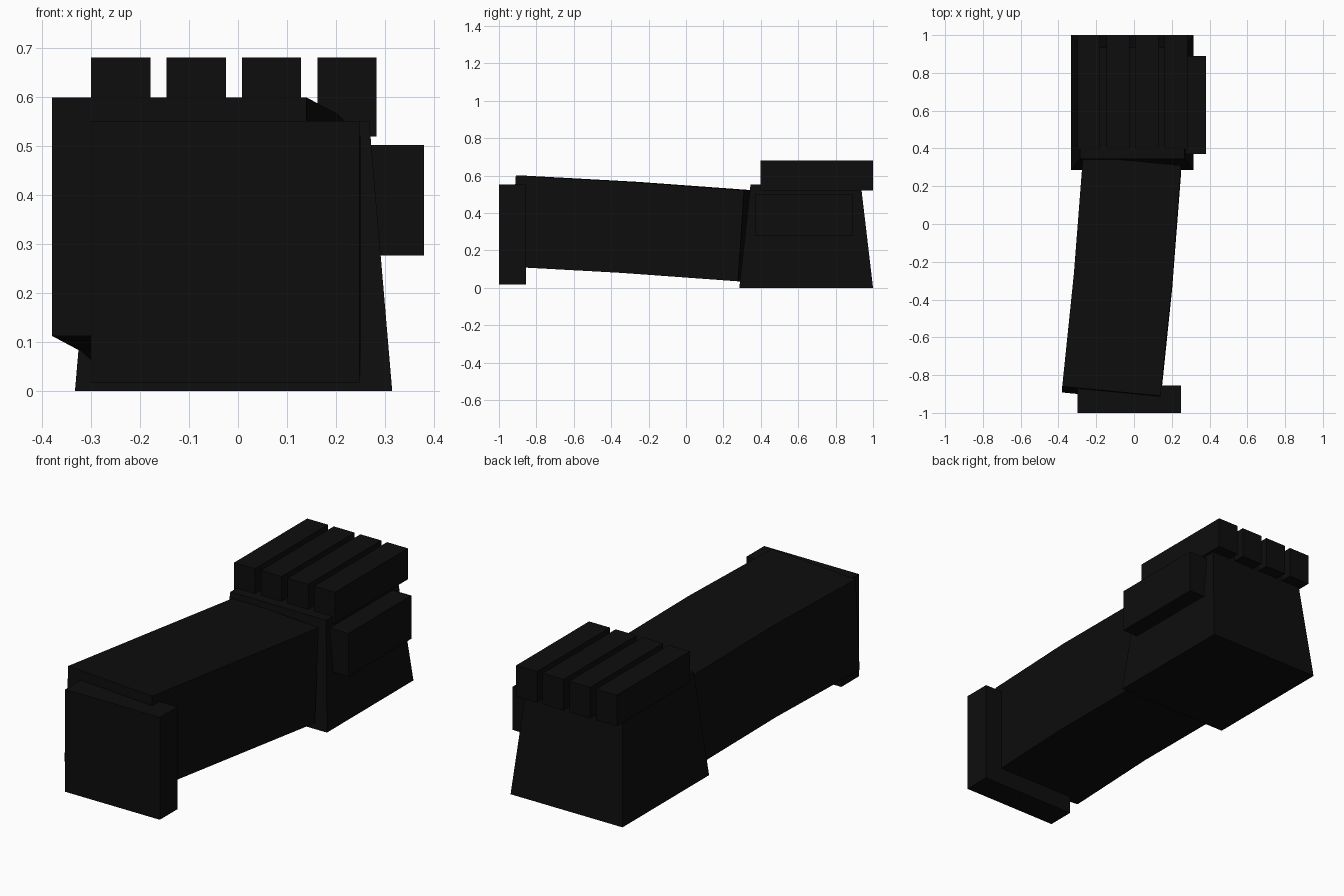
import bpy
from mathutils import Vector

if "Cube" in bpy.data.objects:
    bpy.data.objects.remove(bpy.data.objects["Cube"])

# One near-black colour
black = bpy.data.materials.new("near black")
black.diffuse_color = (0.004, 0.004, 0.004, 1)
black.use_nodes = True
black.node_tree.nodes["Principled BSDF"].inputs["Base Color"].default_value = black.diffuse_color


def make(name, rings):
    """Loft a closed solid through four-cornered rings."""
    verts = [tuple(v) for ring in rings for v in ring]
    n = len(rings)
    faces = [(0, 1, 2, 3), tuple(4 * (n - 1) + i for i in (3, 2, 1, 0))]
    for r in range(n - 1):
        for i in range(4):
            j = (i + 1) % 4
            faces.append((4 * r + i, 4 * r + 4 + i, 4 * r + 4 + j, 4 * r + j))
    mesh = bpy.data.meshes.new(name)
    mesh.from_pydata(verts, [], faces)
    mesh.validate()
    mesh.materials.append(black)
    obj = bpy.data.objects.new(name, mesh)
    bpy.context.collection.objects.link(obj)
    return obj


def rect(x0, x1, y0, y1, z):
    return [(x0, y1, z), (x1, y1, z), (x1, y0, z), (x0, y0, z)]


def box(name, x0, x1, y0, y1, z0, z1):
    return make(name, [rect(x0, x1, y0, y1, z0), rect(x0, x1, y0, y1, z1)])


def arm_ring(x, y, z):
    """Slanted arm cross-section, from its top left corner."""
    top_left = Vector((x, y, z))
    across, down = Vector((0.52, -0.05, 0)), Vector((0, -0.032, -0.487))
    return [top_left, top_left + across, top_left + across + down, top_left + down]


# Slightly bent forearm
make("forearm", [arm_ring(-0.38, -0.86, 0.60), arm_ring(-0.318, -0.26, 0.567),
                 arm_ring(-0.27, 0.36, 0.522)])

# Plate at the elbow end
box("elbow_plate", -0.30, 0.248, -1.0, -0.855, 0.017, 0.552)

# Tapered palm
make("palm", [rect(-0.333, 0.315, 0.285, 1.0, 0),
              rect(-0.286, 0.268, 0.345, 0.935, 0.552)])

# Four fingers and the thumb
for i in range(4):
    x = -0.30 + 0.154 * i
    box(f"finger_{i + 1}", x, x + 0.121, 0.397, 1.0, 0.52, 0.682)
box("thumb", 0.22, 0.38, 0.37, 0.89, 0.277, 0.503)
